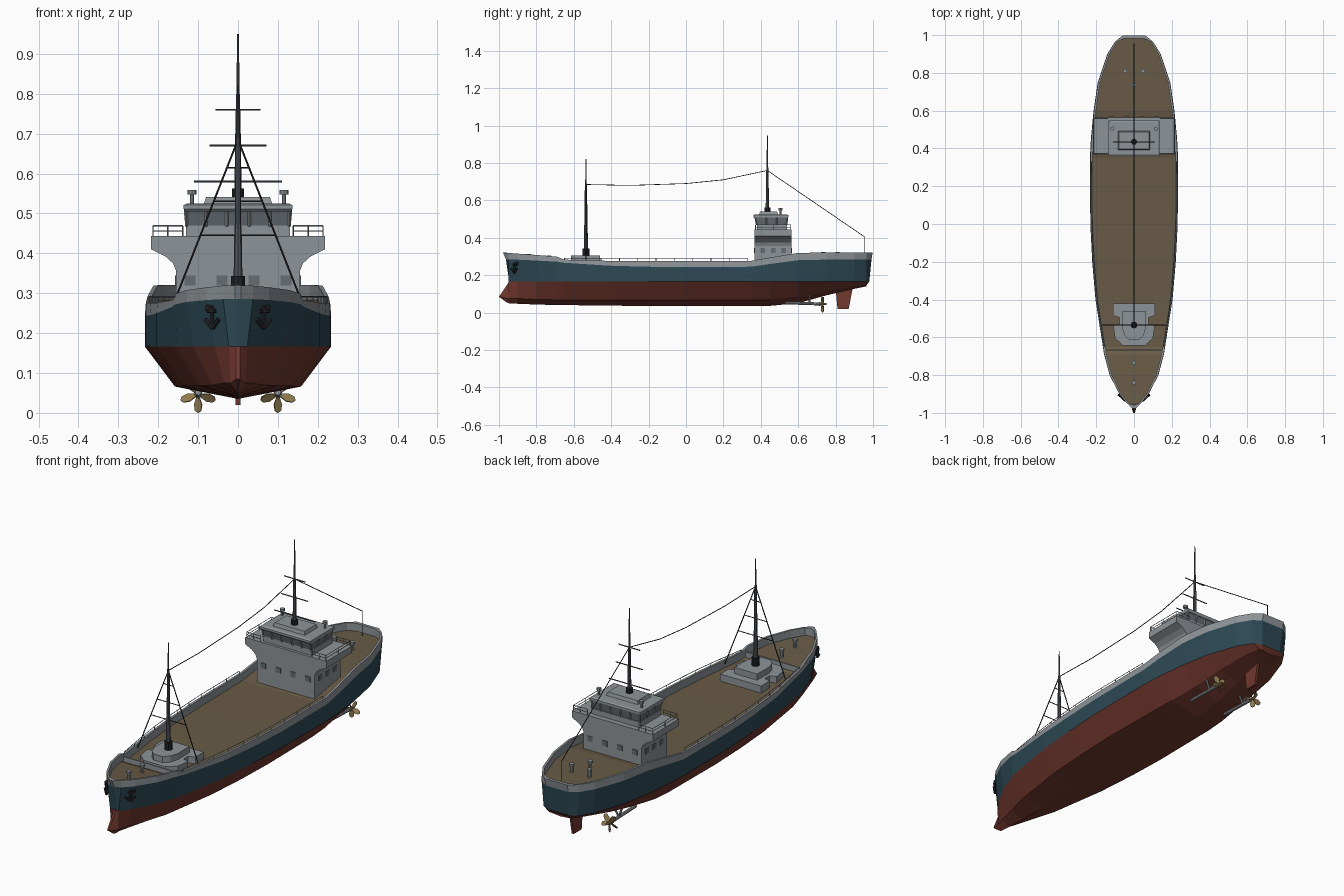
import bpy, bmesh, math
from mathutils import Vector, Matrix

if "Cube" in bpy.data.objects:
    bpy.data.objects.remove(bpy.data.objects["Cube"])


def mat(name, r, g, b):
    m = bpy.data.materials.new(name)
    m.diffuse_color = (r, g, b, 1)
    m.use_nodes = True
    m.node_tree.nodes["Principled BSDF"].inputs["Base Color"].default_value = m.diffuse_color
    return m


RED = mat("red_bottom", .17, .04, .028)
TEAL = mat("teal_side", .026, .066, .09)
GREY = mat("light_grey", .27, .295, .315)
DECK = mat("brown_deck", .14, .105, .062)
DARK = mat("dark_metal", .016, .017, .02)
STEEL = mat("mast_grey", .085, .095, .105)
GLASS = mat("window_grey", .13, .15, .165)
BRASS = mat("brass", .27, .19, .075)


def finish(bm, name, *mats):
    bmesh.ops.recalc_face_normals(bm, faces=bm.faces)
    me = bpy.data.meshes.new(name)
    bm.to_mesh(me)
    bm.free()
    for m in mats:
        me.materials.append(m)
    ob = bpy.data.objects.new(name, me)
    bpy.context.collection.objects.link(ob)
    return ob


def rod(bm, a, b, r1, r2=None, n=6):
    a, b = Vector(a), Vector(b)
    d = b - a
    M = Matrix.Translation((a + b) / 2) @ Vector((0, 0, 1)).rotation_difference(d).to_matrix().to_4x4()
    bmesh.ops.create_cone(bm, cap_ends=True, segments=n, radius1=r1,
                          radius2=r1 if r2 is None else r2, depth=d.length, matrix=M)


def rods(name, m, items, n=6):
    bm = bmesh.new()
    for it in items:
        rod(bm, *it, n=n)
    return finish(bm, name, m)


def boxes(name, m, items):
    bm = bmesh.new()
    for c, s in items:
        bmesh.ops.create_cube(bm, size=1, matrix=Matrix.Translation(c) @ Matrix.Diagonal((*s, 1)))
    return finish(bm, name, m)


def loft(name, m, rings):
    bm = bmesh.new()
    vs = [[bm.verts.new(p) for p in r] for r in rings]
    n = len(vs[0])
    for a, b in zip(vs, vs[1:]):
        for i in range(n):
            bm.faces.new((a[i], a[(i + 1) % n], b[(i + 1) % n], b[i]))
    bm.faces.new(vs[0])
    bm.faces.new(vs[-1])
    return finish(bm, name, m)


def rect(x, y0, y1, z):
    return [(-x, y0, z), (x, y0, z), (x, y1, z), (-x, y1, z)]


def outline(half, z):
    return [(x, y, z) for x, y in half] + [(-x, y, z) for x, y in reversed(half)]


# Hull stations: y, top half width, waterline ratio, bilge ratio, bilge z, keel z, teal top z, bulwark top z
ST = [(-.97, .008, .6, .6, .085, .055, .285, .32),
      (-.95, .037, .62, .5, .075, .05, .285, .319),
      (-.90, .077, .75, .45, .075, .047, .283, .315),
      (-.80, .128, .88, .5, .07, .043, .278, .308),
      (-.69, .157, .97, .6, .068, .04, .272, .299),
      (-.65, .163, 1, .62, .068, .04, .266, .283),
      (-.40, .202, 1.01, .68, .067, .037, .25, .276),
      (-.20, .219, 1.01, .69, .066, .035, .245, .275),
      (.00, .229, 1.01, .69, .066, .035, .244, .275),
      (.35, .231, 1.01, .67, .066, .035, .245, .277),
      (.45, .226, 1.01, .66, .068, .036, .26, .294),
      (.60, .212, 1.0, .62, .085, .05, .28, .319),
      (.75, .19, .97, .6, .11, .092, .283, .321),
      (.90, .14, .94, .6, .137, .127, .285, .321),
      (.965, .1, .9, .6, .146, .14, .285, .321),
      (.995, .06, .85, .6, .149, .145, .285, .321)]
BOW_Y = [-.96, -1.0, -.945, -.963, -.978, -.958, -.955, -.955]
STERN_Y = [.96, .965, .98, .992, .998, .983, .982, .982]


def width(y):
    for a, b in zip(ST, ST[1:]):
        if a[0] <= y <= b[0]:
            return a[1] + (b[1] - a[1]) * (y - a[0]) / (b[0] - a[0])


# Hull, bulwark and deck in one skin, coloured by row
bm = bmesh.new()
R, L = [], []
for k, (y, w, rw, rb, zb, zk, zt, zs) in enumerate(ST):
    ys = BOW_Y if k == 0 else STERN_Y if k == len(ST) - 1 else [y] * 8
    wi = max(w - .011, .003)
    row = [(0, zk), (w * rb, zb), (w * rw, .166), (w * 1.01, zt), (w, zs), (wi, zs), (wi, zs - .037), (0, zs - .037)]
    r = [bm.verts.new((x, yy, z)) for (x, z), yy in zip(row, ys)]
    l = [r[i] if i in (0, 7) else bm.verts.new((-v.co.x, v.co.y, v.co.z)) for i, v in enumerate(r)]
    R.append(r)
    L.append(l)
ROWMAT = [0, 0, 1, 2, 2, 2, 3]
for S in (R, L):
    for a, b in zip(S, S[1:]):
        for i in range(7):
            bm.faces.new((a[i], b[i], b[i + 1], a[i + 1])).material_index = ROWMAT[i]
for k in (0, -1):
    for i in range(7):
        vs = []
        for v in (R[k][i], R[k][i + 1], L[k][i + 1], L[k][i]):
            if v not in vs:
                vs.append(v)
        bm.faces.new(vs).material_index = ROWMAT[i]
finish(bm, "hull", RED, TEAL, GREY, DECK)

# Rudder
loft("rudder", RED, [[(x, .81, .02), (x, .87, .02), (x, .892, .135), (x, .80, .125)] for x in (-.006, .006)])

# Propellers with shafts and struts
bm = bmesh.new()
for s in (-1, 1):
    c = Vector((s * .1, .73, .046))
    rod(bm, c - Vector((0, .018, 0)), c + Vector((0, .02, 0)), .01, .005, 8)
    for k in range(5):
        M = (Matrix.Translation(c) @ Matrix.Rotation(math.radians(72 * k), 4, 'Y')
             @ Matrix.Rotation(math.radians(35 * s), 4, 'Z'))
        prof = [(-.004, -.006), (-.012, -.025), (-.009, -.041), (0, -.046), (.009, -.041), (.012, -.025), (.004, -.006)]
        f = [[bm.verts.new(M @ Vector((x, t, z))) for x, z in prof] for t in (-.0015, .0015)]
        for g in f:
            bm.faces.new(g)
        for i in range(7):
            j = (i + 1) % 7
            bm.faces.new((f[0][i], f[0][j], f[1][j], f[1][i]))
finish(bm, "propellers", BRASS)
rods("propeller_shafts", GREY, [((s * .1, .53, .052), (s * .1, .72, .046), .008) for s in (-1, 1)]
     + [((s * .1, .66, .048), (s * x, .66, .1), .005) for s in (-1, 1) for x in (.07, .12)], 8)

# Anchors
items = []
for s in (-1, 1):
    def P(x, z, y=-.918):
        return (s * x, y, z)
    items += [(P(.066, .265), P(.064, .215), .006), (P(.064, .213), P(.048, .235, -.935), .006),
              (P(.064, .213), P(.082, .235, -.905), .006), (P(.055, .255, -.925), P(.077, .255, -.91), .005),
              (P(.05, .262, -.915), P(.078, .262, -.9), .01)]
rods("anchors", DARK, items)

# Deck house with flared bridge wings
prof = [(.155, .235), (.155, .355), (.163, .375), (.183, .393), (.218, .41), (.218, .443)]
loft("deck_house", GREY, [[(x, y, z) for x, z in prof] + [(-x, y, z) for x, z in reversed(prof)] for y in (.367, .565)])

# House windows
items = [((x, y, .332), (.027, .004, .025)) for x in (-.12, -.04, .04, .12) for y in (.366, .566)]
items += [((s * .156, y, .332), (.004, .025, .025)) for s in (-1, 1) for y in (.41, .466, .522)]
boxes("house_windows", GLASS, items)

# Wheelhouse: base, window band, roof
loft("wheelhouse_base", GREY, [rect(.13, .38, .54, .44), rect(.13, .38, .54, .47)])
loft("window_band", GLASS, [rect(.127, .379, .537, .47), rect(.131, .371, .541, .506)])
loft("wheelhouse_roof", GREY, [rect(.134, .366, .545, .505), rect(.136, .36, .547, .511),
                               rect(.136, .36, .547, .521), rect(.128, .37, .54, .525)])
loft("roof_deck", GREY, [rect(.087, .39, .493, .52), rect(.08, .396, .487, .541)])
bm = bmesh.new()
for x in (-.129, -.08, -.028, .028, .08, .129):
    for y0, y1 in ((.378, .370), (.538, .542)):
        rod(bm, (x, y0, .468), (x, y1, .508), .004, n=4)
for s in (-1, 1):
    for y in (.43, .485):
        rod(bm, (s * .128, y, .468), (s * .132, y, .508), .004, n=4)
finish(bm, "window_posts", GREY)

# Bridge wing rails
items = []
for s in (-1, 1):
    c = [(s * .138, .372), (s * .213, .372), (s * .213, .56), (s * .138, .56)]
    for (a, b), (d, e) in zip(c, c[1:]):
        for z in (.456, .469):
            items.append(((a, b, z), (d, e, z), .0018))
    items += [((x, y, .44), (x, y, .469), .0018) for x, y in c + [(s * .176, .372), (s * .213, .466), (s * .176, .56)]]
rods("wing_rails", GREY, items, 4)

# Roof lamps and deck bollards
items = []
for s in (-1, 1):
    items += [((s * .115, .505, .52), (s * .115, .505, .55), .005), ((s * .115, .505, .547), (s * .115, .505, .559), .011)]
rods("roof_lamps", GREY, items, 8)
items = []
for x, y, z in ((.048, .81, .283), (-.048, .81, .283), (0, .735, .283), (0, -.735, .264), (0, -.84, .272)):
    items += [((x, y, z - .005), (x, y, z + .035), .008), ((x, y, z + .032), (x, y, z + .042), .012)]
rods("bollards", GREY, items, 8)

# Winch house around the foremast
low = [(.11, -.42), (.11, -.485), (.078, -.495), (.078, -.53), (.11, -.54), (.1, -.605), (.06, -.642)]
high = [(.06, -.46), (.062, -.55), (.05, -.59), (.025, -.615)]
loft("winch_platform", GREY, [outline(low, z) for z in (.23, .274)])
loft("winch_house", GREY, [outline(high, z) for z in (.27, .304)])
boxes("breakwater", GREY, [((0, -.668, .262), (.29, .006, .034))])

# Masts
FY, MY = -.535, .435
rods("mast_bases", DARK, [((0, FY, .3), (0, FY, .343), .018), ((0, MY, .54), (0, MY, .563), .016)], 10)
rods("masts", STEEL, [((0, FY, .34), (0, FY, .47), .011, .009), ((0, FY, .47), (0, FY, .69), .008, .006),
                      ((0, FY, .69), (0, FY, .82), .004, .002), ((0, MY, .56), (0, MY, .76), .009, .006),
                      ((0, MY, .76), (0, MY, .95), .005, .002)], 8)
rods("mast_yards", STEEL, [((-h, MY, z), (h, MY, z), .0025) for h, z in ((.057, .76), (.072, .67), (.11, .58))])

# Rigging: shrouds, ratlines, aerial and stern post
items = [((0, FY, .685), (s * .165, FY, .265), .0025) for s in (-1, 1)]
items += [((-h, FY, z), (h, FY, z), .002) for h, z in ((.026, .615), (.06, .53), (.093, .445))]
wire = [(FY, .685), (-.3, .68), (0, .69), (.2, .71), (MY, .76), (.955, .405), (.955, .28)]
items += [((0, a, b), (0, c, d), .002) for (a, b), (c, d) in zip(wire, wire[1:])]
rods("rigging", DARK, items, 5)

# Side rails on the low bulwark
items = []
ys = [-.65 + .098 * i for i in range(11)]
for s in (-1, 1):
    for a, b in zip(ys, ys[1:]):
        items.append(((s * (width(a) - .006), a, .291), (s * (width(b) - .006), b, .291), .0018))
    items += [((s * (width(a) - .006), a, .27), (s * (width(a) - .006), a, .291), .0018) for a in ys]
rods("side_rails", GREY, items, 4)
